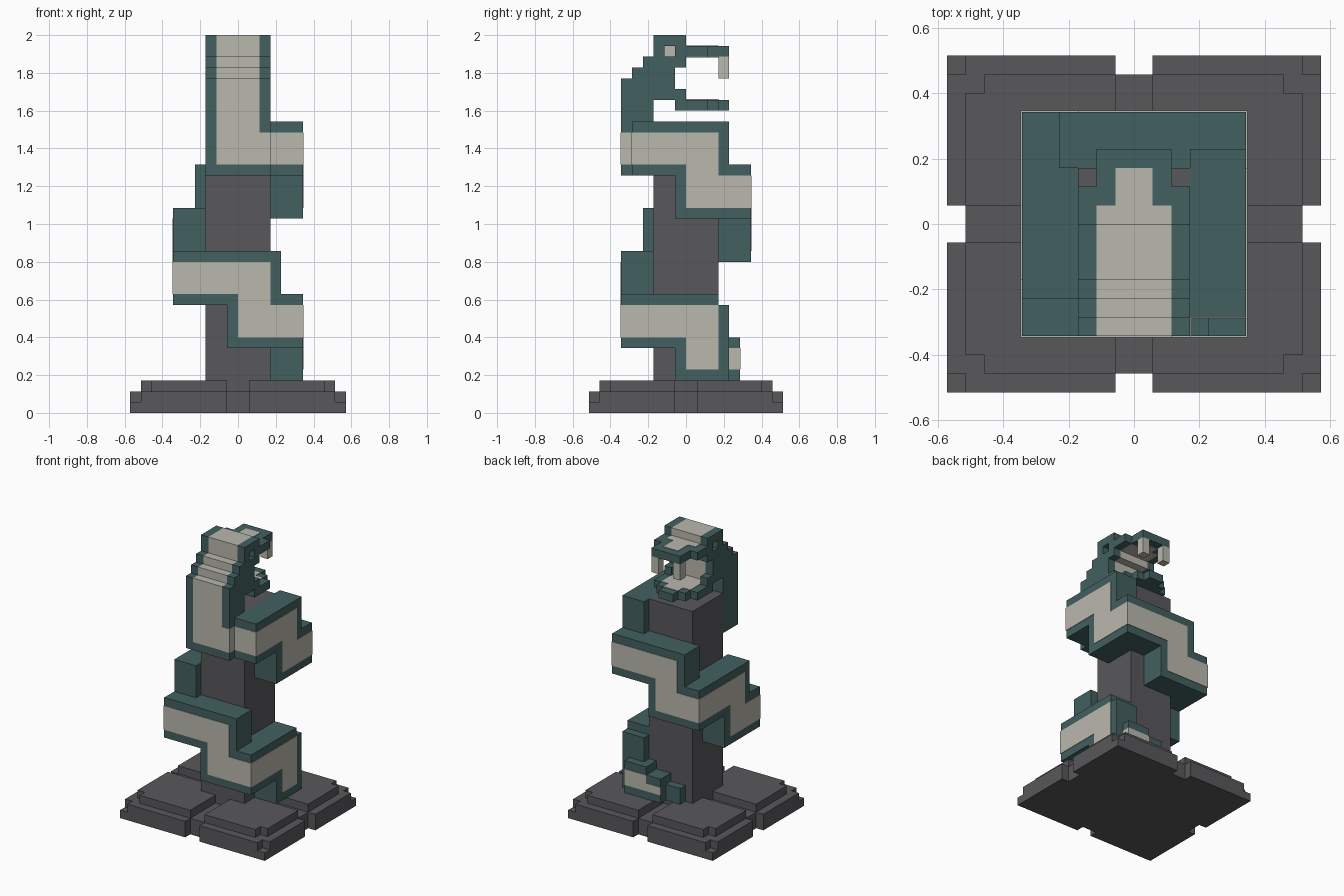
import bpy, bmesh, math
from mathutils import Matrix, Vector

if "Cube" in bpy.data.objects:
    bpy.data.objects.remove(bpy.data.objects["Cube"])

U = 2 / 35      # block size
T = 0.06        # raised thickness of painted plates, in blocks


def material(name, rgb):
    m = bpy.data.materials.new(name)
    m.use_nodes = True
    lin = [(c / 255 / 12.92) if c < 11 else ((c / 255 + 0.055) / 1.055) ** 2.4 for c in rgb]
    m.diffuse_color = (*lin, 1)
    m.node_tree.nodes["Principled BSDF"].inputs["Base Color"].default_value = (*lin, 1)
    return m


STONE = material("dark stone", (88, 87, 90))
TEAL = material("teal scales", (67, 96, 96))
CREAM = material("cream belly", (186, 184, 174))


def prism(name, mat, pts, lo, hi, plane="xy", turns=0):
    """Extrude a 2D outline from lo to hi; turns are clockwise quarter turns about z."""
    place = {"xy": lambda a, b, d: (a, b, d),
             "xz": lambda a, b, d: (a, d, b),
             "yz": lambda a, b, d: (d, a, b)}[plane]
    bm = bmesh.new()
    face = bm.faces.new([bm.verts.new(place(a, b, lo)) for a, b in pts])
    ext = bmesh.ops.extrude_face_region(bm, geom=[face])
    moved = [g for g in ext["geom"] if isinstance(g, bmesh.types.BMVert)]
    bmesh.ops.translate(bm, verts=moved, vec=Vector(place(0, 0, hi - lo)))
    bmesh.ops.recalc_face_normals(bm, faces=bm.faces)
    bm.transform(Matrix.Scale(U, 4) @ Matrix.Rotation(-math.pi / 2 * turns, 4, "Z"))
    me = bpy.data.meshes.new(name)
    bm.to_mesh(me)
    bm.free()
    me.materials.append(mat)
    ob = bpy.data.objects.new(name, me)
    bpy.context.collection.objects.link(ob)
    return ob


def box(name, mat, x0, x1, y0, y1, z0, z1):
    return prism(name, mat, [(x0, y0), (x1, y0), (x1, y1), (x0, y1)], z0, z1)


# Stepped stone base: a core with four notched corner slabs
box("base_core", STONE, -9, 9, -8, 8, 0, 2)


def notched(w, d):
    return [(1, 1), (w, 1), (w, d - 1), (w - 1, d - 1), (w - 1, d), (1, d)]


for sx in (-1, 1):
    for sy in (-1, 1):
        tag = ("left" if sx > 0 else "right") + ("_back" if sy > 0 else "_front")
        flip = lambda pts: [(sx * a, sy * b) for a, b in pts]
        prism("base_foot_" + tag, STONE, flip([(1, 1), (10, 1), (10, 9), (1, 9)]), 0, 1)
        prism("base_slab_" + tag, STONE, flip(notched(10, 9)), 1, 2)
        prism("base_step_" + tag, STONE, flip(notched(9, 8)), 2, 3)

# Pillar
box("pillar", STONE, -3, 3, -3, 3, 2, 27)


# Body coils: a stepped band on each side with a cream stripe
def band(name, outline, stripe, turns):
    prism(name, TEAL, outline, -6, -3, "xz", turns)
    prism(name + "_stripe", CREAM, stripe, -6 - T, -6 + T, "xz", turns)


for k, side in enumerate(("front", "right", "back", "left")):
    z = 6 + 4 * k
    end = -5 if k == 3 else -6
    band("coil_" + side,
         [(-1, z), (6, z), (6, z + 5), (4, z + 5), (4, z + 9), (end, z + 9),
          (end, z + 4), (-1, z + 4)],
         [(0, z + 1), (6 + T, z + 1), (6 + T, z + 4), (3, z + 4), (3, z + 8),
          (end - T, z + 8), (end - T, z + 5), (0, z + 5)], k)

# Tail: drops down the left side and tapers along the back
band("tail_root",
     [(-6, 6), (-1, 6), (-1, 3), (4, 3), (4, 10), (3, 10), (3, 11), (-6, 11)],
     [(-6 - T, 7), (0, 7), (0, 4), (3, 4), (3, 10), (-6 - T, 10)], 3)
box("tail_middle", TEAL, 2, 5, 3, 5, 3, 7)
box("tail_taper", TEAL, 0, 2, 3, 5, 3, 6)
box("tail_tip", TEAL, -2, 0, 3, 4, 3, 5)
box("tail_stripe", CREAM, 2, 5 + T, 5 - T, 5 + T, 4, 6)
box("tail_stripe_side", CREAM, 5 - T, 5 + T, 4, 5 + T, 4, 6)
box("tail_stripe_end", CREAM, 0, 2, 5 - T, 5 + T, 4, 5)

# Neck and head: cream centre between two teal sides
prism("neck_belly", CREAM,
      [(-6, 23), (-4, 23), (-4, 29), (-1, 29), (-1, 32), (0, 32), (0, 35), (-3, 35),
       (-3, 33), (-4, 33), (-4, 32), (-5, 32), (-5, 31), (-6, 31)], -2, 2, "yz")
box("neck_back", TEAL, -2, 2, -4, -3, 22, 29)
box("neck_bottom", TEAL, -2, 2, -6, -4, 22, 23)
for sx, tag in ((-1, "right"), (1, "left")):
    a, b = sorted((2 * sx, 3 * sx))
    prism("neck_side_" + tag, TEAL,
          [(-6, 22), (-3, 22), (-3, 29), (0, 29), (0, 30), (-1, 30), (-1, 32), (0, 32),
           (0, 33), (-4, 33), (-4, 32), (-5, 32), (-5, 31), (-6, 31)], a, b, "yz")
    # The gap between these blocks is the eye socket
    box("eye_rear_" + tag, TEAL, a, b, -3, -2, 33, 34)
    box("eye_front_" + tag, TEAL, a, b, -1, 0, 33, 34)
    box("brow_" + tag, TEAL, a, b, -3, 0, 34, 35)
    f0, f1 = sorted((sx, 2 * sx))
    box("fang_" + tag, CREAM, f0, f1, 3, 4, 31, 33)

# Stripe joining the neck to the topmost coil
box("neck_stripe_front", CREAM, 2, 3 + T, -6 - T, -6 + T, 23, 26)
box("neck_stripe_side", CREAM, 3 - T, 3 + T, -6 - T, -5, 23, 26)
box("coil_top_stripe", CREAM, 3, 6 + T, -5 - T, -5 + T, 23, 26)

# Snout and lower jaw, with cream on the nose and inside the mouth
prism("snout", TEAL, [(-3, 0), (3, 0), (3, 2), (2, 2), (2, 4), (-2, 4), (-2, 2), (-3, 2)],
      33, 34)
prism("jaw", TEAL, [(-3, -1), (3, -1), (3, 2), (2, 2), (2, 3), (1, 3), (1, 4),
                    (-1, 4), (-1, 3), (-2, 3), (-2, 2), (-3, 2)], 28, 29)


def tongue_shape(back, step):
    return [(-2, back), (2, back), (2, step), (1, step), (1, 3), (-1, 3), (-1, step), (-2, step)]


prism("nose_patch", CREAM, tongue_shape(0, 1), 34 - T, 34 + T)
prism("palate", CREAM, tongue_shape(0, 2), 33 - T, 33 + T)
prism("jaw_lining", CREAM, tongue_shape(-1, 2), 29 - T, 29 + T)
